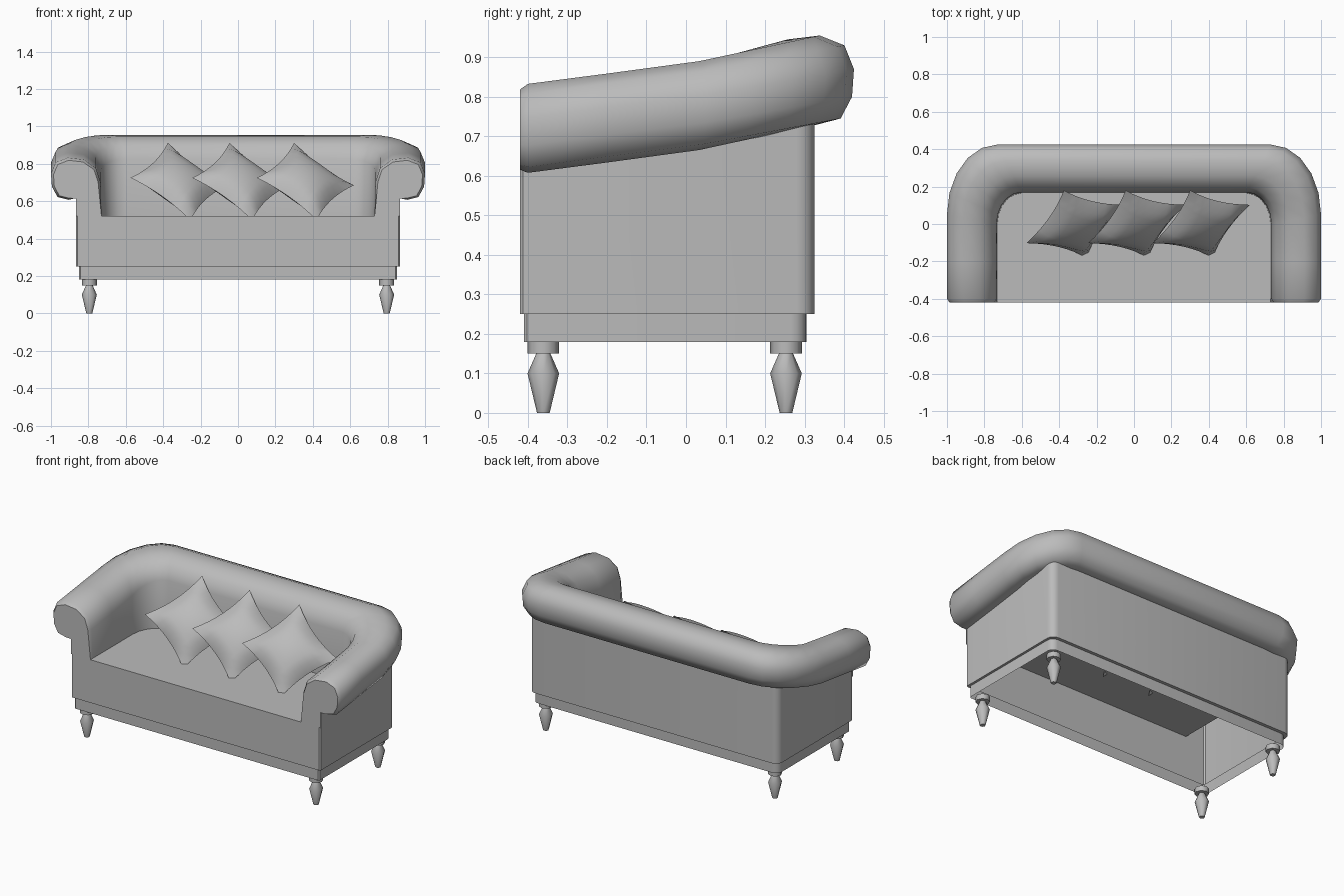
import bpy, bmesh, math
from mathutils import Vector

cube = bpy.data.objects.get("Cube")
if cube:
    bpy.data.objects.remove(cube)

grey = bpy.data.materials.new("grey_upholstery")
grey.use_nodes = True
grey.diffuse_color = (0.5, 0.5, 0.5, 1)
grey.node_tree.nodes["Principled BSDF"].inputs["Base Color"].default_value = (0.5, 0.5, 0.5, 1)

FRONT, SEAT = -0.42, 0.52


def finish(name, bm, angle=40, recalc=True):
    if recalc:
        bmesh.ops.recalc_face_normals(bm, faces=bm.faces)
    mesh = bpy.data.meshes.new(name)
    bm.to_mesh(mesh)
    bm.free()
    mesh.materials.append(grey)
    obj = bpy.data.objects.new(name, mesh)
    bpy.context.scene.collection.objects.link(obj)
    bpy.ops.object.select_all(action='DESELECT')
    obj.select_set(True)
    bpy.context.view_layer.objects.active = obj
    bpy.ops.object.shade_smooth_by_angle(angle=math.radians(angle))
    return obj


def bridge(bm, a, b, closed=False):
    n = len(a)
    for i in range(n if closed else n - 1):
        j = (i + 1) % n
        bm.faces.new((a[i], a[j], b[j], b[i]))


# Plan of the rolled arms and back: (inner point, outer point, rise) per station
half = [((0.73, y), (1.0, y), 0.13 * (y - FRONT)) for y in (FRONT, FRONT + 0.02, -0.2)]
for k in range(6):
    t = k / 5 * math.pi / 2
    c, s = math.cos(t), math.sin(t)
    half.append(((0.6 + 0.13 * c, 0.165 * s), (0.73 + 0.27 * c, 0.05 + 0.375 * s), 0.06 + 0.065 * s))
stations = half + [((-i[0], i[1]), (-o[0], o[1]), r) for i, o, r in reversed(half)]

# Roll cross-section: offset from the centre line, height at the front
section = [(0, 0.615), (0.04, 0.605), (0.1, 0.62), (0.13, 0.675), (0.135, 0.745),
           (0.11, 0.805), (0.045, 0.83), (-0.04, 0.82), (-0.105, 0.775),
           (-0.13, 0.70), (-0.135, SEAT)]

bm = bmesh.new()
rings = []
for n, (inner, outer, rise) in enumerate(stations):
    shrink = 0.9 if n in (0, len(stations) - 1) else 1
    ring = []
    for k, (s, z) in enumerate(section):
        if 0 < k < len(section) - 1:
            s, z = s * shrink, 0.715 + (z - 0.715) * shrink
        p = Vector(inner).lerp(Vector(outer), (s + 0.135) / 0.27)
        ring.append(bm.verts.new((p.x, p.y, z + (rise if k < len(section) - 1 else 0))))
    rings.append(ring)
for a, b in zip(rings, rings[1:]):
    bridge(bm, a, b)
for ring, side in ((rings[0], 1), (rings[-1], -1)):
    bm.faces.new(ring + [bm.verts.new((side * 0.865, FRONT, SEAT))])
finish("rolled_arms_and_back", bm, 50)

# Seat surface inside the arms
bm = bmesh.new()
bm.faces.new([bm.verts.new((i[0], i[1], SEAT)) for i, o, r in stations])
finish("seat", bm, recalc=False)


def outline(w, front, back, r):
    # Rectangle in plan with rounded rear corners and slightly eased front ones
    pts = [(w - 0.008, front), (w, front + 0.008)]
    for k in range(5):
        t = k / 4 * math.pi / 2
        pts.append((w - r + r * math.cos(t), back - r + r * math.sin(t)))
    return pts + [(-x, y) for x, y in reversed(pts)]


# Upholstered walls, running up into the roll; the front panel stops at the seat
pts = outline(0.865, FRONT, 0.325, 0.045)
bm = bmesh.new()
low = [bm.verts.new((x, y, 0.25)) for x, y in pts]
top = [bm.verts.new((x, y, 0.66 + 0.13 * (y - FRONT))) for x, y in pts]
bridge(bm, low, top)
bm.faces.new((low[-1], low[0],
              bm.verts.new((pts[0][0], FRONT, SEAT)), bm.verts.new((pts[-1][0], FRONT, SEAT))))
bmesh.ops.recalc_face_normals(bm, faces=bm.faces)
# Narrow ledge down to the base
ledge = [bm.verts.new((x, y, 0.25)) for x, y in outline(0.85, -0.41, 0.305, 0.04)]
bridge(bm, low, ledge, True)
finish("body_walls", bm)

# Base band, open below
bm = bmesh.new()
pts = outline(0.85, -0.41, 0.305, 0.04)
bridge(bm, [bm.verts.new((x, y, 0.18)) for x, y in pts],
       [bm.verts.new((x, y, 0.25)) for x, y in pts], True)
finish("base_band", bm)

# Turned legs
leg_profile = [(0.016, 0), (0.04, 0.1), (0.018, 0.15), (0.04, 0.15), (0.04, 0.182)]
for x, side in ((0.795, "left"), (-0.795, "right")):
    for y, end in ((-0.361, "front"), (0.253, "back")):
        bm = bmesh.new()
        loops = [[bm.verts.new((x + r * math.cos(a * math.pi / 4), y + r * math.sin(a * math.pi / 4), z))
                  for a in range(8)] for r, z in leg_profile]
        for a, b in zip(loops, loops[1:]):
            bridge(bm, a, b, True)
        bm.faces.new(loops[0])
        bm.faces.new(loops[-1])
        finish(f"{end}_{side}_leg", bm, 50)

# Scatter cushions standing on a corner and leaning back
to_top = Vector((-0.06, 0.18, 0.2075))
to_right = Vector((0.26, 0.1025, -0.02))
normal = to_right.cross(to_top).normalized()
N = 8
for name, cx in (("right", -0.315), ("middle", 0.015), ("left", 0.36)):
    bm = bmesh.new()
    for sign in (1, -1):
        grid = []
        for i in range(N + 1):
            row = []
            for j in range(N + 1):
                u, v = 2 * i / N - 1, 2 * j / N - 1
                puff = 0.075 * ((1 - u * u) * (1 - v * v)) ** 0.6
                a, b = u * (1 - 0.13 * (1 - v * v)), v * (1 - 0.13 * (1 - u * u))
                p = Vector((cx, 0.0, 0.705)) + to_right * (a + b) / 2 + to_top * (b - a) / 2
                row.append(bm.verts.new(p + normal * puff * sign))
            grid.append(row)
        for a, b in zip(grid, grid[1:]):
            bridge(bm, a, b)
    bmesh.ops.remove_doubles(bm, verts=bm.verts, dist=0.0005)
    finish(f"{name}_cushion", bm, 60)
